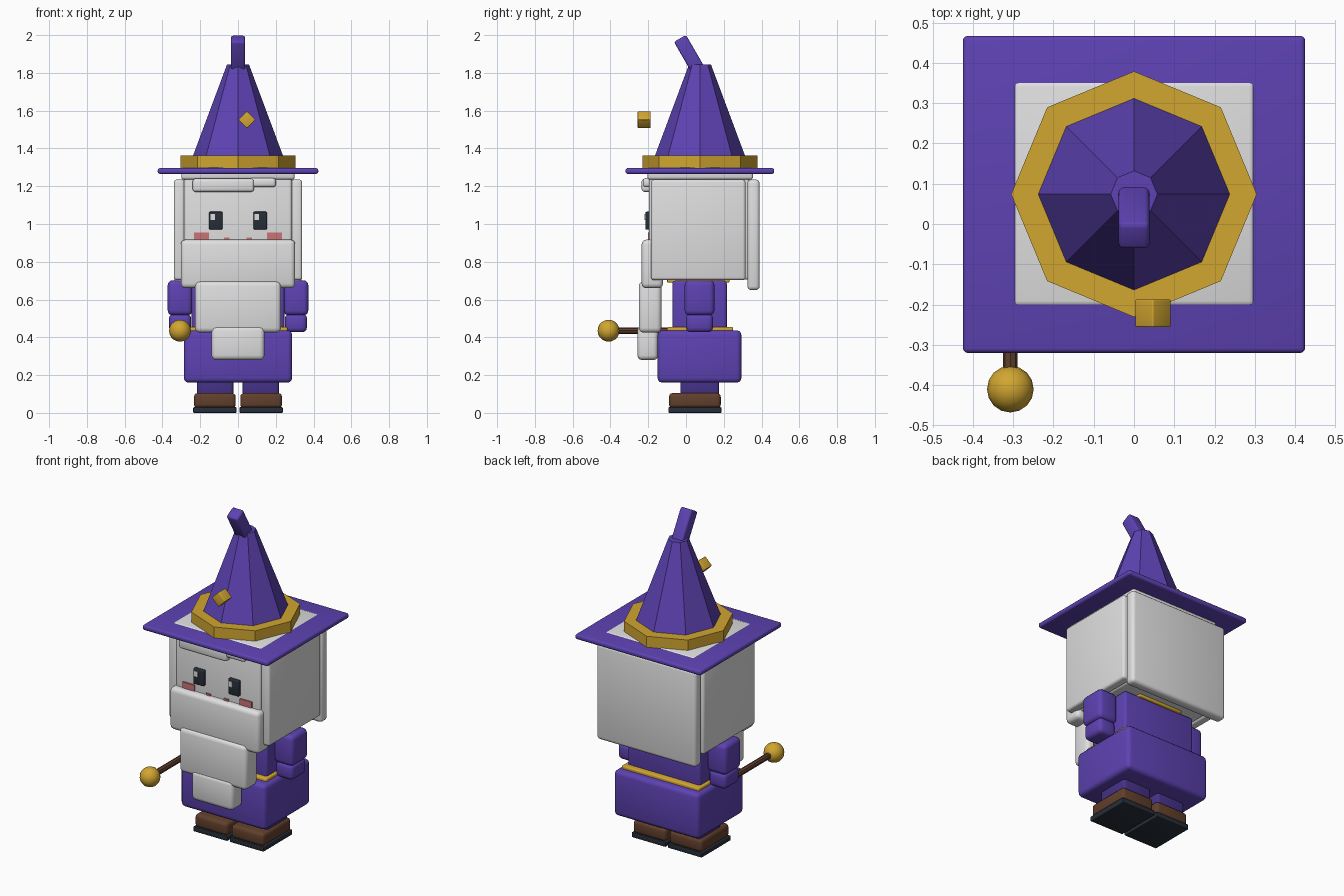
import bpy
from math import radians, pi

cube = bpy.data.objects.get("Cube")
if cube:
    bpy.data.objects.remove(cube, do_unlink=True)


def material(name, rgb):
    m = bpy.data.materials.new(name)
    m.use_nodes = True
    col = (*rgb, 1)
    m.diffuse_color = col
    m.node_tree.nodes["Principled BSDF"].inputs["Base Color"].default_value = col
    return m


PURPLE = material("robe purple", (0.11, 0.055, 0.45))
DARK_PURPLE = material("trouser purple", (0.06, 0.032, 0.25))
WHITE = material("hair white", (0.74, 0.74, 0.75))
GOLD = material("gold", (0.64, 0.38, 0.03))
BROWN = material("leather brown", (0.12, 0.05, 0.025))
DARK = material("dark slate", (0.02, 0.027, 0.04))
PINK = material("blush pink", (0.6, 0.17, 0.18))


def finish(name, mat):
    ob = bpy.context.object
    ob.name = name
    ob.data.materials.append(mat)
    return ob


def box(name, mat, x, y, z, bevel=0.015, rot=(0, 0, 0)):
    """Rounded box from its (low, high) range on each axis."""
    ranges = (x, y, z)
    bpy.ops.mesh.primitive_cube_add(size=1, location=[(a + b) / 2 for a, b in ranges])
    ob = finish(name, mat)
    ob.scale = [b - a for a, b in ranges]
    bpy.ops.object.transform_apply(location=False, rotation=False, scale=True)
    ob.rotation_euler = rot
    if bevel:
        mod = ob.modifiers.new("bevel", "BEVEL")
        mod.width = bevel
        mod.segments = 3
        bpy.ops.object.modifier_apply(modifier="bevel")
        bpy.ops.object.shade_smooth_by_angle(angle=radians(35))
    return ob


def pair(name, mat, x, y, z, bevel=0.015):
    """Same box on both sides, x given for the left side."""
    box("left_" + name, mat, x, y, z, bevel)
    box("right_" + name, mat, (-x[1], -x[0]), y, z, bevel)


def cone(name, mat, r1, r2, z, sides=8):
    bpy.ops.mesh.primitive_cone_add(vertices=sides, radius1=r1, radius2=r2,
                                    depth=z[1] - z[0], location=(0, 0.074, sum(z) / 2))
    return finish(name, mat)


def wide(half):
    return (-half, half)


# Feet and legs
pair("sole", DARK, (0.008, 0.237), (-0.093, 0.187), (0, 0.03), 0.004)
pair("shoe", BROWN, (0.012, 0.233), (-0.09, 0.184), (0.025, 0.105), 0.02)
pair("leg", DARK_PURPLE, (0.025, 0.217), (-0.03, 0.175), (0.09, 0.2))

# Robe
box("skirt", PURPLE, wide(0.287), (-0.15, 0.293), (0.16, 0.437), 0.025)
box("belt", GOLD, wide(0.262), (-0.1, 0.25), (0.425, 0.455), 0.008)
box("torso", PURPLE, wide(0.245), (-0.072, 0.216), (0.43, 0.7), 0.015)
box("collar", GOLD, wide(0.15), (-0.1, 0.23), (0.69, 0.72), 0.006)
pair("sleeve", PURPLE, (0.242, 0.372), (-0.007, 0.15), (0.517, 0.702), 0.025)
pair("hand", PURPLE, (0.248, 0.365), (0, 0.143), (0.427, 0.525), 0.025)

# Head and hair
box("head", WHITE, wide(0.285), (-0.195, 0.335), (0.705, 1.25))
box("hair_cap", WHITE, wide(0.3), (-0.205, 0.355), (1.235, 1.3), 0.014)
pair("side_hair", WHITE, (0.282, 0.34), (-0.185, 0.315), (0.703, 1.235))
box("back_hair", WHITE, wide(0.335), (0.325, 0.39), (0.65, 1.235), 0.02)
box("long_fringe", WHITE, (-0.24, 0.085), (-0.235, -0.18), (1.17, 1.24))
box("short_fringe", WHITE, (0.06, 0.2), (-0.228, -0.18), (1.195, 1.243))

# Face
pair("eye", DARK, (0.082, 0.153), (-0.215, -0.19), (0.97, 1.065), 0.006)
for side, x in (("left", 0.088), ("right", -0.145)):
    box(side + "_eye_glint", WHITE, (x, x + 0.024), (-0.219, -0.212), (1.02, 1.052), 0)
pair("cheek", PINK, (0.153, 0.233), (-0.202, -0.194), (0.918, 0.955), 0)
pair("mouth_corner", PINK, (0.045, 0.075), (-0.202, -0.194), (0.895, 0.928), 0)

# Beard in three steps
box("upper_beard", WHITE, wide(0.303), (-0.235, -0.122), (0.66, 0.917), 0.025)
box("middle_beard", WHITE, wide(0.227), (-0.25, -0.13), (0.425, 0.697), 0.025)
box("lower_beard", WHITE, wide(0.14), (-0.257, -0.148), (0.28, 0.46), 0.025)

# Hat
box("hat_brim", PURPLE, wide(0.425), (-0.32, 0.467), (1.265, 1.296), 0.012)
cone("hat_band", GOLD, 0.305, 0.305, (1.285, 1.363))
cone("hat_cone", PURPLE, 0.265, 0.058, (1.29, 1.845))
box("hat_tip", PURPLE, wide(0.038), (-0.019, 0.055), (1.796, 1.996), 0.012,
    (radians(30), 0, 0))
box("hat_ornament", GOLD, (0.015, 0.079), (-0.256, -0.187), (1.52, 1.584), 0.004,
    (0, pi / 4, 0))

# Wand held in the right hand
bpy.ops.mesh.primitive_cylinder_add(vertices=8, radius=0.018, depth=0.45,
                                    location=(-0.307, -0.16, 0.435),
                                    rotation=(pi / 2, 0, 0))
finish("wand_rod", BROWN)
bpy.ops.mesh.primitive_uv_sphere_add(segments=16, ring_count=10, radius=0.058,
                                     location=(-0.307, -0.41, 0.435))
finish("wand_ball", GOLD)
bpy.ops.object.shade_smooth_by_angle(angle=radians(40))
